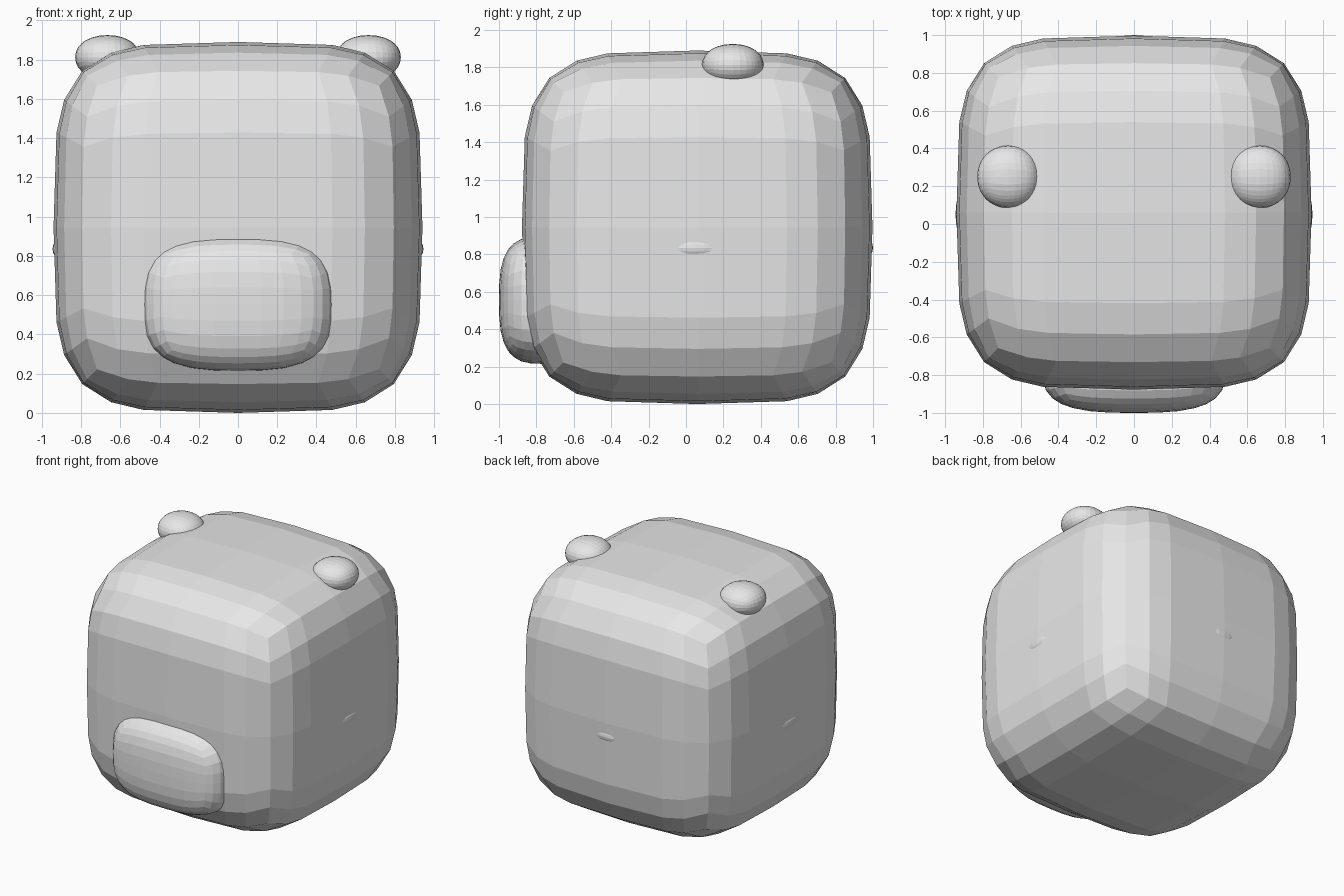
import bpy
import bmesh
from mathutils import Vector

cube = bpy.data.objects.get("Cube")
if cube:
    bpy.data.objects.remove(cube, do_unlink=True)

grey = bpy.data.materials.new("light_grey")
grey.use_nodes = True
colour = (0.8, 0.8, 0.8, 1)
grey.diffuse_color = colour
grey.node_tree.nodes["Principled BSDF"].inputs["Base Color"].default_value = colour


def rounded_box(name, centre, radii, power, steps):
    """Cube grid pushed out onto a rounded box; a higher power is squarer."""
    bm = bmesh.new()
    for axis in range(3):
        for side in (-1, 1):
            grid = []
            for u in steps:
                row = []
                for v in steps:
                    p = Vector((0, 0, 0))
                    p[axis], p[(axis + 1) % 3], p[(axis + 2) % 3] = side, u, v
                    p /= sum(abs(c) ** power for c in p) ** (1 / power)
                    row.append(bm.verts.new([c * r for c, r in zip(p, radii)]))
                grid.append(row)
            for a, b in zip(grid, grid[1:]):
                for i in range(len(steps) - 1):
                    bm.faces.new((a[i], b[i], b[i + 1], a[i + 1]))
    bmesh.ops.remove_doubles(bm, verts=bm.verts, dist=0.0001)
    bmesh.ops.recalc_face_normals(bm, faces=bm.faces)
    mesh = bpy.data.meshes.new(name)
    bm.to_mesh(mesh)
    bm.free()
    mesh.materials.append(grey)
    obj = bpy.data.objects.new(name, mesh)
    obj.location = centre
    bpy.context.collection.objects.link(obj)
    return obj


body_steps = [-1, -0.73, -0.52, 0, 0.52, 0.73, 1]
fine_steps = [i / 4 for i in range(-4, 5)]

# Boxy body with wide flat sides and rounded edges
rounded_box("body", (0, 0.06, 0.945), (0.94, 0.937, 0.945), 4.1, body_steps)

# Muzzle low on the front
rounded_box("muzzle", (0, -0.77, 0.555), (0.485, 0.23, 0.34), 3, fine_steps)

# Small round ears and barely raised side bumps
for side, label in ((1, "left"), (-1, "right")):
    rounded_box(label + "_ear", (side * 0.665, 0.25, 1.812),
                (0.165, 0.165, 0.113), 2.1, fine_steps)
    rounded_box(label + "_bump", (side * 0.845, 0.05, 0.835),
                (0.1, 0.2, 0.08), 2, fine_steps)

# Barely raised bump on the back
rounded_box("back_bump", (0, 0.9, 0.835), (0.2, 0.1, 0.08), 2, fine_steps)
